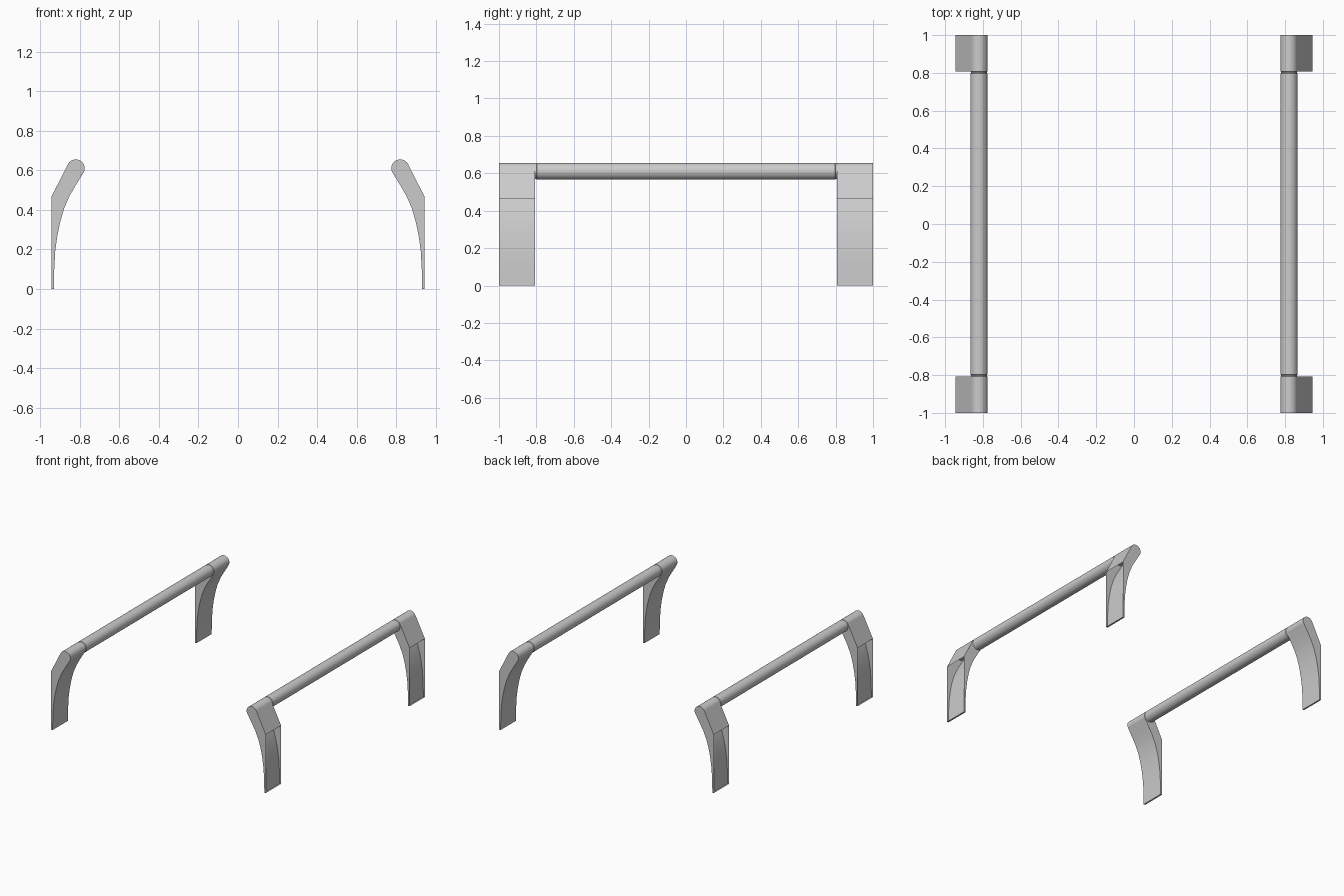
import bpy, bmesh
from math import cos, sin, radians, pi

if "Cube" in bpy.data.objects:
    bpy.data.objects.remove(bpy.data.objects["Cube"])

CX, CZ, R = 0.821, 0.611, 0.045      # rail axis and radius
Y_IN, Y_OUT = 0.808, 1.0             # leg extent along the rail


def finish(name, bm, mirror_axes):
    bmesh.ops.recalc_face_normals(bm, faces=bm.faces)
    me = bpy.data.meshes.new(name)
    bm.to_mesh(me)
    bm.free()
    ob = bpy.data.objects.new(name, me)
    bpy.context.collection.objects.link(ob)
    bpy.ops.object.select_all(action='DESELECT')
    ob.select_set(True)
    bpy.context.view_layer.objects.active = ob
    bpy.ops.object.shade_smooth_by_angle(angle=radians(30))
    mod = ob.modifiers.new("mirror", 'MIRROR')
    mod.use_axis = mirror_axes
    mod.use_mirror_merge = False
    return ob


# Rail: round bar with a fine groove where it meets each end sleeve
def build_rail(n=40):
    half = [(0.797, R), (0.799, R - 0.003), (0.806, R - 0.003), (Y_IN, R), (Y_OUT, R)]
    stations = [(-y, r) for y, r in reversed(half)] + half
    bm = bmesh.new()
    rings = [[bm.verts.new((CX + r * cos(2 * pi * i / n), y, CZ + r * sin(2 * pi * i / n)))
              for i in range(n)] for y, r in stations]
    for a, b in zip(rings, rings[1:]):
        for i in range(n):
            j = (i + 1) % n
            bm.faces.new((a[i], a[j], b[j], b[i]))
    bm.faces.new(rings[0])
    bm.faces.new(rings[-1])
    finish("rail", bm, (True, False, False))


# Leg: hollow bracket, open on its lower outer side
def build_leg():
    inner = [(0.932, 0), (0.930, 0.10), (0.925, 0.19), (0.915, 0.265), (0.901, 0.335),
             (0.881, 0.405), (0.853, 0.47), (0.820, 0.527)]
    # arc under the rail, from inner tangent to outer tangent
    arc = [(CX + R * cos(radians(a)), CZ + R * sin(radians(a)))
           for a in [217 + (386 - 217) * k / 12 for k in range(13)]]
    outer = [(0.945, 0.465), (0.945, 0)]
    prof = inner + arc + outer
    bm = bmesh.new()
    a = [bm.verts.new((x, Y_IN, z)) for x, z in prof]
    b = [bm.verts.new((x, Y_OUT, z)) for x, z in prof]
    bm.faces.new(a)
    bm.faces.new(b)
    n, ni, na = len(prof), len(inner), len(arc)
    for i in list(range(ni)) + [ni + na - 1, n - 1]:   # inner curve, upper slope, foot
        j = (i + 1) % n
        bm.faces.new((a[i], a[j], b[j], b[i]))
    finish("leg", bm, (True, True, False))


build_rail()
build_leg()
